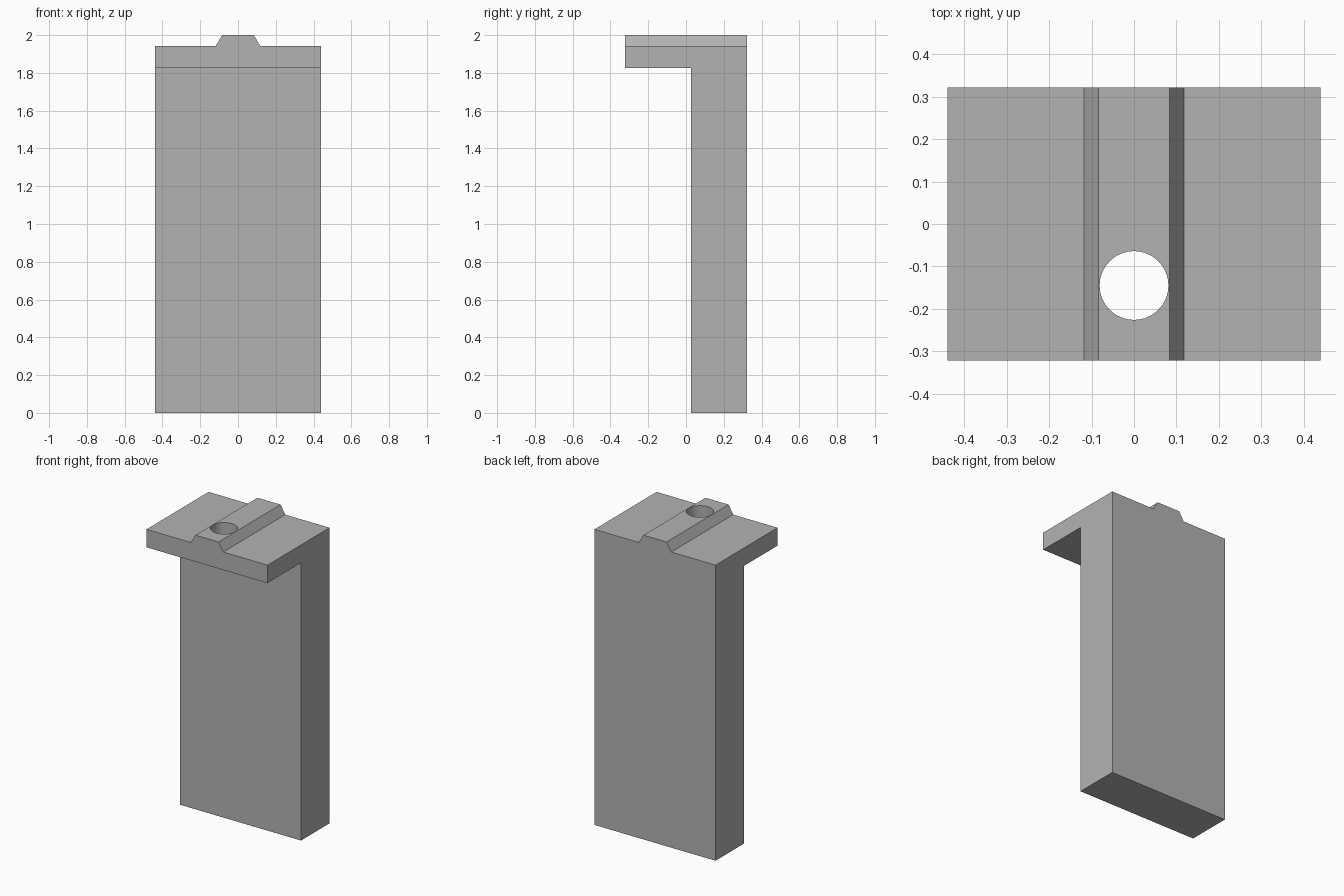
import bpy
import bmesh
import math
from mathutils import Vector

cube = bpy.data.objects.get("Cube")
if cube:
    bpy.data.objects.remove(cube, do_unlink=True)

HALF_W, HALF_D = 0.44, 0.322
WALL_FRONT = 0.026
PLATE_LOW, PLATE_TOP, RIDGE_TOP = 1.825, 1.943, 2.0

grey = bpy.data.materials.new("plain grey")
grey.use_nodes = True
colour = (0.45, 0.45, 0.45, 1)
grey.diffuse_color = colour
grey.node_tree.nodes["Principled BSDF"].inputs["Base Color"].default_value = colour


def finish(name, bm):
    bmesh.ops.recalc_face_normals(bm, faces=bm.faces)
    mesh = bpy.data.meshes.new(name)
    bm.to_mesh(mesh)
    bm.free()
    mesh.materials.append(grey)
    obj = bpy.data.objects.new(name, mesh)
    bpy.context.collection.objects.link(obj)
    return obj


def prism(name, points, sweep):
    """Extrude a closed outline along the sweep vector."""
    bm = bmesh.new()
    face = bm.faces.new([bm.verts.new(p) for p in points])
    swept = bmesh.ops.extrude_face_region(bm, geom=[face])["geom"]
    verts = [v for v in swept if isinstance(v, bmesh.types.BMVert)]
    bmesh.ops.translate(bm, verts=verts, vec=Vector(sweep))
    return finish(name, bm)


def combine(target, tool, operation):
    mod = target.modifiers.new(operation.lower(), "BOOLEAN")
    mod.operation = operation
    mod.solver = "EXACT"
    mod.object = tool
    bpy.ops.object.modifier_apply(modifier=mod.name)
    bpy.data.objects.remove(tool, do_unlink=True)


# Upright wall and overhanging plate as one L-shaped side profile
side = [(-HALF_D, PLATE_LOW), (WALL_FRONT, PLATE_LOW), (WALL_FRONT, 0),
        (HALF_D, 0), (HALF_D, PLATE_TOP), (-HALF_D, PLATE_TOP)]
bracket = prism("bracket", [(-HALF_W, y, z) for y, z in side], (2 * HALF_W, 0, 0))

# Tapered ridge along the top, sunk into the plate
half = [(0.118, PLATE_TOP - 0.05), (0.118, PLATE_TOP), (0.084, RIDGE_TOP)]
outline = half + [(-x, z) for x, z in reversed(half)]
ridge = prism("ridge", [(x, -HALF_D, z) for x, z in outline], (0, 2 * HALF_D, 0))

# Round hole through the ridge and plate
bm = bmesh.new()
bmesh.ops.create_cone(bm, cap_ends=True, segments=64, radius1=0.081,
                      radius2=0.081, depth=0.6)
bmesh.ops.translate(bm, verts=bm.verts, vec=(0, -0.145, 1.9))
hole = finish("hole_cutter", bm)
hole.hide_render = True

bpy.ops.object.select_all(action="DESELECT")
bpy.context.view_layer.objects.active = bracket
bracket.select_set(True)
combine(bracket, ridge, "UNION")
combine(bracket, hole, "DIFFERENCE")

# Smooth the bore, keep every other edge crisp
bpy.ops.object.shade_smooth_by_angle(angle=math.radians(30))
